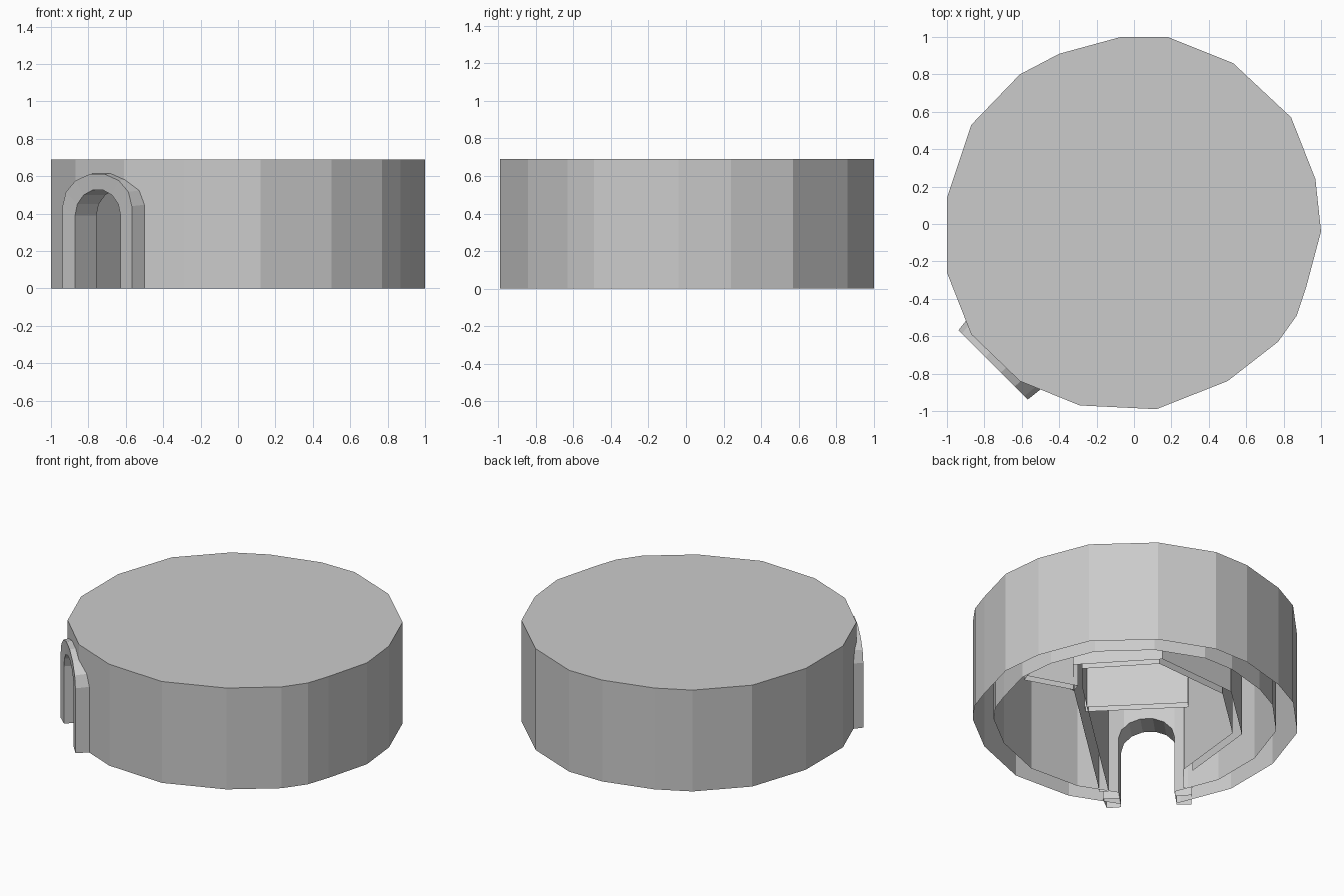
import bpy, bmesh, math
from mathutils import Vector

if "Cube" in bpy.data.objects:
    bpy.data.objects.remove(bpy.data.objects["Cube"])

S = math.sqrt(0.5)


def place(u, d, z):
    """Door-aligned coordinates: u across the doorway, d from door to far side."""
    return Vector(((d - u) * S, (d + u) * S, z))


def finish(bm, name):
    bmesh.ops.recalc_face_normals(bm, faces=bm.faces)
    me = bpy.data.meshes.new(name)
    bm.to_mesh(me)
    bm.free()
    ob = bpy.data.objects.new(name, me)
    bpy.context.scene.collection.objects.link(ob)
    return ob


def open_underside(ob):
    """Bake modifiers and remove the faces lying on the ground."""
    bpy.context.view_layer.update()
    dg = bpy.context.evaluated_depsgraph_get()
    me = bpy.data.meshes.new_from_object(ob.evaluated_get(dg))
    ob.modifiers.clear()
    ob.data = me
    bm = bmesh.new()
    bm.from_mesh(me)
    ground = [f for f in bm.faces if all(abs(v.co.z) < .002 for v in f.verts)]
    bmesh.ops.delete(bm, geom=ground, context='FACES')
    bm.to_mesh(me)
    bm.free()


def bridge(bm, a, b, closed=True):
    n = len(a)
    for i in range(n if closed else n - 1):
        j = (i + 1) % n
        bm.faces.new((a[i], a[j], b[j], b[i]))


def arch(half, spring, top, n=7, z0=0.0):
    pts = [(half, z0)]
    for i in range(n + 1):
        a = math.pi * i / n
        pts.append((half * math.cos(a), spring + (top - spring) * math.sin(a)))
    return pts + [(-half, z0)]


# Drum: faceted outer wall, roof, inner lining
outline = [(-.07, 1), (.18, 1), (.53, .86), (.84, .57), (.97, .24), (1, -.04),
           (.92, -.34), (.87, -.49), (.77, -.63), (.50, -.84), (.12, -.99),
           (-.29, -.97), (-.61, -.84), (-.87, -.59), (-1, -.26), (-1, .14),
           (-.87, .53), (-.61, .80), (-.40, .91)]
HEIGHT, CEILING, INNER = 0.69, 0.67, 0.87
bm = bmesh.new()


def ring(k, z):
    return [bm.verts.new((x * k, y * k, z)) for x, y in outline]


out_low, out_top = ring(1, 0), ring(1, HEIGHT)
in_low, in_top = ring(INNER, 0), ring(INNER, CEILING)
bridge(bm, out_low, out_top)
bridge(bm, in_low, in_top)
bridge(bm, out_low, in_low)
bm.faces.new(out_top)
bm.faces.new(in_top)
drum = finish(bm, "drum_shell")

# Doorway cut through the wall
bm = bmesh.new()
prof = arch(.172, .39, .53, z0=-.1)
front = [bm.verts.new(place(u, -1.3, z)) for u, z in prof]
back = [bm.verts.new(place(u, -.7, z)) for u, z in prof]
bridge(bm, front, back)
bm.faces.new(front)
bm.faces.new(back)
cutter = finish(bm, "doorway_cutter")
cutter.hide_render = True
mod = drum.modifiers.new("doorway", 'BOOLEAN')
mod.operation = 'DIFFERENCE'
mod.solver = 'EXACT'
mod.object = cutter
open_underside(drum)
bpy.data.objects.remove(cutter)

# Raised arched surround, with a slightly flared outer edge
bm = bmesh.new()
loops = []
for half, spring, top, d in ((.172, .39, .53, -.95), (.172, .39, .53, -1.06),
                             (.262, .44, .615, -1.065), (.275, .45, .63, -.95)):
    loops.append([bm.verts.new(place(u, d, z)) for u, z in arch(half, spring, top)])
for i in range(4):
    bridge(bm, loops[i], loops[(i + 1) % 4], closed=False)
finish(bm, "door_surround")


def wall(name, path, thick=.055):
    """Mitred wall along an open path, from the ground to the ceiling."""
    pts = [Vector(p) for p in path]
    bm = bmesh.new()
    rows = [[], [], [], []]
    for i, p in enumerate(pts):
        dirs = []
        if i > 0:
            dirs.append((p - pts[i - 1]).normalized())
        if i < len(pts) - 1:
            dirs.append((pts[i + 1] - p).normalized())
        norms = [Vector((-v.y, v.x)) for v in dirs]
        m = sum(norms, Vector((0, 0))).normalized()
        off = m * (thick / 2 / m.dot(norms[0]))
        for row, s, z in zip(rows, (1, 1, -1, -1), (0, CEILING, CEILING, 0)):
            q = p + off * s
            row.append(bm.verts.new(place(q.x, q.y, z)))
    for i in range(4):
        bridge(bm, rows[i], rows[(i + 1) % 4], closed=False)
    for e in (0, -1):
        bm.faces.new([r[e] for r in rows])
    open_underside(finish(bm, name))


# Inner room partitions
wall("room_wall", [(.26, -.86), (.28, -.64), (.62, -.22), (.60, .29), (.23, .71),
                   (-.29, .69), (-.31, .42), (-.26, -.86)])
wall("side_partition", [(-.32, .43), (-.62, .58)])
wall("cross_partition", [(-.29, .16), (.35, .16)])
